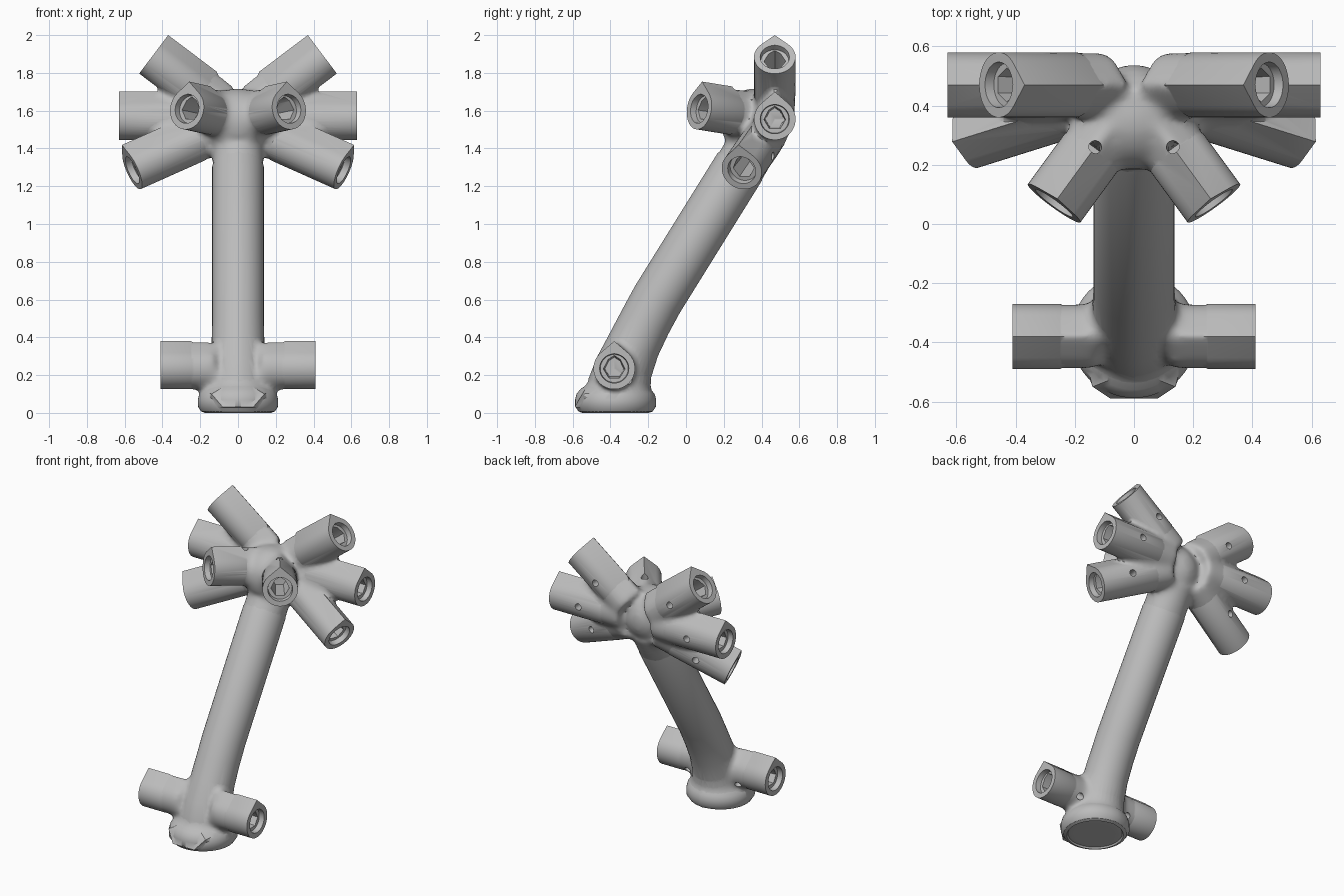
import bpy, bmesh
from math import pi, sin, cos, acos
from mathutils import Vector

if "Cube" in bpy.data.objects:
    bpy.data.objects.remove(bpy.data.objects["Cube"])

UP = Vector((0, 0, 1))
RADIUS = 0.11


def frame(axis):
    """Side and up directions of a section across the axis."""
    side = axis.cross(UP if abs(axis.z) < 0.99 else Vector((0, 1, 0))).normalized()
    return side, side.cross(axis).normalized()


def ring(center, axis, r, tip=1.02, n=36):
    """Circle with a pointed top; tip is the point's distance in radii."""
    side, up = frame(axis)
    a = acos(1 / tip)
    angles = [a + (2 * pi - 2 * a) * i / (n - 1) for i in range(n)]
    pts = [center + r * (cos(t) * up + sin(t) * side) for t in angles]
    return pts + [center + up * r * tip]


def loft(bm, rings):
    """Closed skin over a row of rings."""
    rows = [[bm.verts.new(p) for p in pts] for pts in rings]
    n = len(rows[0])
    faces = [bm.faces.new(rows[0]), bm.faces.new(rows[-1])]
    for lo, hi in zip(rows, rows[1:]):
        for i in range(n):
            j = (i + 1) % n
            faces.append(bm.faces.new((lo[i], lo[j], hi[j], hi[i])))
    bmesh.ops.recalc_face_normals(bm, faces=faces)


def finish(bm, name):
    mesh = bpy.data.meshes.new(name)
    bm.to_mesh(mesh)
    bm.free()
    obj = bpy.data.objects.new(name, mesh)
    bpy.context.collection.objects.link(obj)
    return obj


def solid(name, *skins):
    bm = bmesh.new()
    for s in skins:
        loft(bm, s)
    return finish(bm, name)


def bake(obj):
    """Apply all modifiers."""
    graph = bpy.context.evaluated_depsgraph_get()
    mesh = bpy.data.meshes.new_from_object(obj.evaluated_get(graph))
    obj.modifiers.clear()
    obj.data = mesh


# Socket tubes of one side: root, mouth, screw hole direction
TUBES = [
    ((0, 0.47, 1.555), (0.63, 0.47, 1.555), (0, 1, 0)),
    ((0, 0.47, 1.54), (0.457, 0.47, 1.884), (0, 1, 0)),
    ((0, 0.47, 1.535), (0.56, 0.295, 1.285), (0, 1, 0)),
    ((0, 0.44, 1.55), (0.27, 0.07, 1.61), (0, 0, 1)),
    ((0, -0.38, 0.235), (0.41, -0.38, 0.235), (0, 0.8, -0.6)),
]

tube_skins, tube_cores, cutters = [], [], []
for sx in (-1, 1):
    for root, mouth, hole in TUBES:
        a, b = Vector(root), Vector(mouth)
        b.x *= sx
        axis = (b - a).normalized()
        length = (b - a).length

        def section(d, r, tip=1.32, n=36):
            return ring(a + axis * d, axis, r, tip, n)

        # Crisp outer tube, narrowed where it enters the joint
        tube_skins.append([section(0.1, RADIUS * 0.4), section(0.25, RADIUS), section(length, RADIUS)])
        tube_cores.append([section(0.12, RADIUS), section(length - 0.02, RADIUS)])
        # Counterbore, socket and screw hole
        cutters.append([section(length - 0.035, 0.074, 1.02), section(length + 0.03, 0.08, 1.02)])
        cutters.append([section(length - 0.24, 0.05, 1.2, 6), section(length - 0.02, 0.058, 1.2, 6)])
        out = Vector(hole)
        out = (out - axis * out.dot(axis)).normalized()
        p = a + axis * (length - 0.22)
        cutters.append([ring(p, out, 0.022, n=16), ring(p + out * 0.16, out, 0.022, n=16)])

# Leaning stem: y, z, radius
PATH = [(-0.36, 0.08, 0.17), (-0.35, 0.15, 0.165), (-0.327, 0.24, 0.152), (-0.275, 0.36, 0.14),
        (-0.215, 0.48, 0.137), (-0.15, 0.6, 0.137), (0.285, 1.3, 0.137), (0.37, 1.44, 0.08)]
stem = []
for i, (y, z, r) in enumerate(PATH):
    lo, hi = PATH[max(i - 1, 0)], PATH[min(i + 1, len(PATH) - 1)]
    tangent = Vector((0, hi[0] - lo[0], hi[1] - lo[1])).normalized()
    stem.append(ring(Vector((0, y, z)), tangent, r))
lean = Vector((0, 0.53, 0.85))
stem_core = stem[:-1] + [ring(Vector((0, 0.39, 1.47)), lean, 0.13)]

# Round foot with a shallow dish underneath: z, radius
FOOT = [(0.015, 0.165), (0, 0.175), (0.008, 0.195), (0.035, 0.213), (0.07, 0.213),
        (0.1, 0.205), (0.125, 0.185), (0.15, 0.15)]
foot = [ring(Vector((0, -0.375, z)), UP, r, n=48) for z, r in FOOT]
foot_core = [ring(Vector((0, -0.375, z)), UP, r) for z, r in FOOT[2:]]

# Ball at the joint
ball = [ring(Vector((0, 0.36, 1.54 - 0.18 * cos(t))), UP, 0.18 * sin(t))
        for t in [pi * (i + 0.5) / 12 for i in range(12)]]

# Soft blended body that fills the creases between the parts
body = solid("socket_stand", stem_core, foot_core, ball, *tube_cores)
remesh = body.modifiers.new("merge", "REMESH")
remesh.mode = "VOXEL"
remesh.voxel_size = 0.014
smooth = body.modifiers.new("blend", "SMOOTH")
smooth.factor = 0.5
smooth.iterations = 28
bake(body)

# Flat toe plate at the front of the foot
bm = bmesh.new()
for x, y, z in [(0.08, -0.59, 0.03), (0.14, -0.55, 0.1), (0.09, -0.53, 0.13),
                (0.18, -0.44, 0.025), (0.17, -0.43, 0.11)]:
    for sx in (-1, 1):
        bm.verts.new((sx * x, y, z))
bmesh.ops.convex_hull(bm, input=bm.verts)
bmesh.ops.recalc_face_normals(bm, faces=bm.faces)
toe = finish(bm, "toe")

# Join the crisp parts, then cut sockets and screw holes
adds = [toe, solid("stem", stem), solid("foot", foot)] + [solid("tube", s) for s in tube_skins]
cuts = [solid("cutter", s) for s in cutters]
for helper, operation in [(o, "UNION") for o in adds] + [(o, "DIFFERENCE") for o in cuts]:
    mod = body.modifiers.new(operation, "BOOLEAN")
    mod.operation = operation
    mod.solver = "MANIFOLD"
    mod.object = helper
    helper.hide_render = True
bake(body)
for helper in adds + cuts:
    bpy.data.objects.remove(helper)

# Single grey finish
grey = bpy.data.materials.new("plain_grey")
grey.use_nodes = True
colour = (0.5, 0.5, 0.5, 1)
grey.diffuse_color = colour
grey.node_tree.nodes["Principled BSDF"].inputs["Base Color"].default_value = colour
body.data.materials.clear()
body.data.materials.append(grey)

bpy.ops.object.select_all(action="DESELECT")
body.select_set(True)
bpy.context.view_layer.objects.active = body
bpy.ops.object.shade_smooth_by_angle(angle=0.6)
